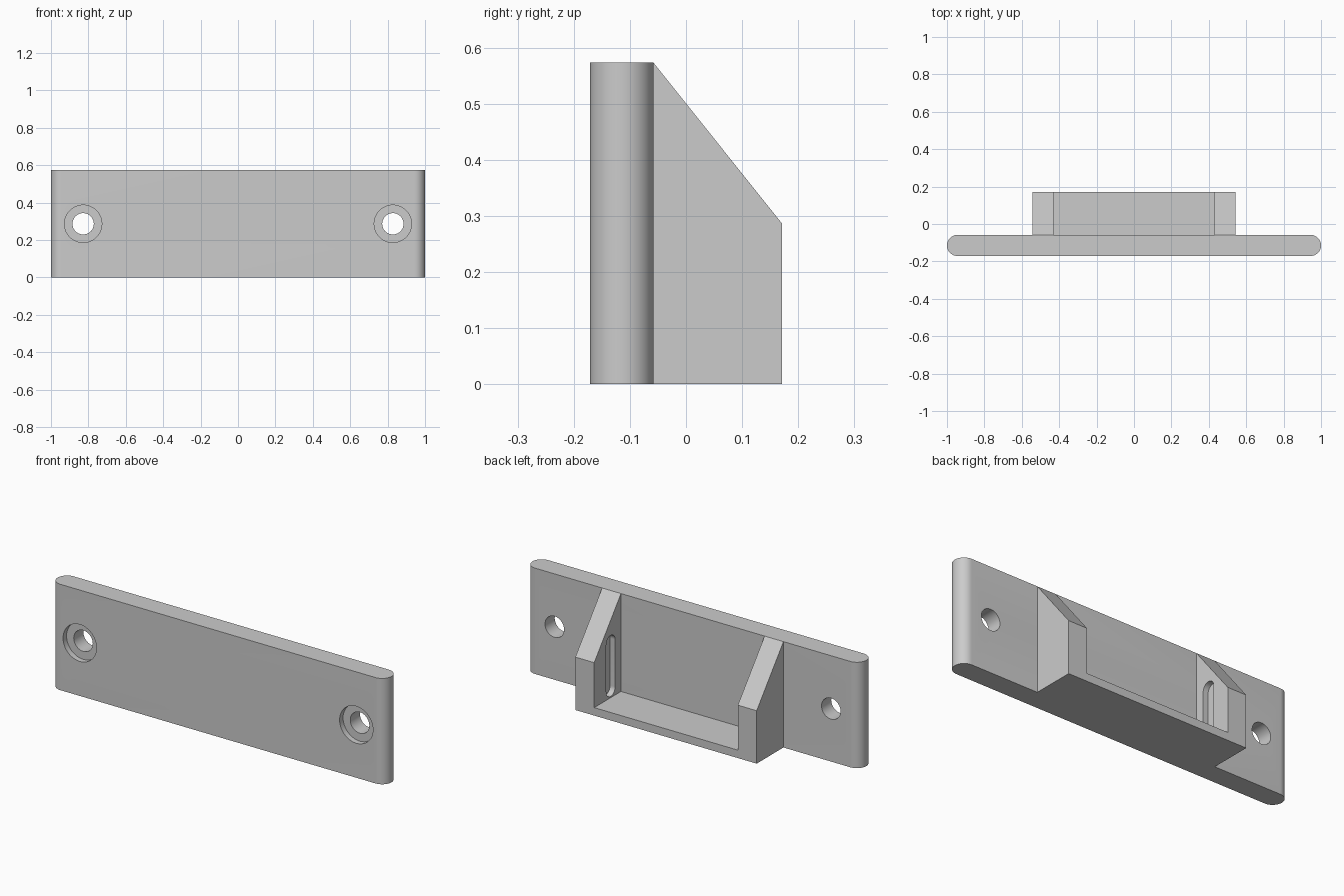
import bpy, bmesh, math
from mathutils import Vector

cube = bpy.data.objects.get("Cube")
if cube:
    bpy.data.objects.remove(cube, do_unlink=True)

FRONT, FACE, BACK = -0.171, -0.058, 0.171   # plate front, plate rear, bracket rear
HEIGHT, MID = 0.573, 0.2865
OUTER, INNER = 0.543, 0.43                  # cheek faces
SHELF = 0.043

grey = bpy.data.materials.new("plain_grey")
grey.use_nodes = True
grey.diffuse_color = (0.6, 0.6, 0.6, 1)
grey.node_tree.nodes["Principled BSDF"].inputs["Base Color"].default_value = (0.6, 0.6, 0.6, 1)


def prism(name, points, direction):
    """Extrude a flat outline of 3D points along a direction."""
    bm = bmesh.new()
    face = bm.faces.new([bm.verts.new(p) for p in points])
    moved = bmesh.ops.extrude_face_region(bm, geom=[face])["geom"]
    bmesh.ops.translate(bm, vec=Vector(direction),
                        verts=[v for v in moved if isinstance(v, bmesh.types.BMVert)])
    bmesh.ops.recalc_face_normals(bm, faces=bm.faces)
    mesh = bpy.data.meshes.new(name)
    bm.to_mesh(mesh)
    bm.free()
    mesh.materials.append(grey)
    obj = bpy.data.objects.new(name, mesh)
    bpy.context.collection.objects.link(obj)
    return obj


def stadium(half_length, radius, steps=24):
    """Outline with two round ends, as pairs (along, across)."""
    pts = []
    for side in (1, -1):
        for i in range(steps + 1):
            a = math.pi * (i / steps - 0.5)
            pts.append((side * (half_length - radius + radius * math.cos(a)),
                        side * radius * math.sin(a)))
    return pts


def circle(x, y, radius, steps=48):
    angles = [2 * math.pi * i / steps for i in range(steps)]
    return [(x + radius * math.cos(a), y, MID + radius * math.sin(a)) for a in angles]


def cut(obj, cutter):
    cutter.hide_render = True
    mod = obj.modifiers.new("cut", 'BOOLEAN')
    mod.operation, mod.solver, mod.object = 'DIFFERENCE', 'EXACT', cutter
    bpy.context.view_layer.objects.active = obj
    bpy.ops.object.modifier_apply(modifier=mod.name)
    bpy.data.objects.remove(cutter, do_unlink=True)


# Mounting plate with round ends
middle = (FRONT + FACE) / 2
plate = prism("mounting_plate",
              [(x, middle + y, 0) for x, y in stadium(1, (FACE - FRONT) / 2)],
              (0, 0, HEIGHT))

# Shelf between the cheeks
parts = [plate, prism("shelf", [(-INNER, FACE, 0), (INNER, FACE, 0),
                                (INNER, BACK, 0), (-INNER, BACK, 0)], (0, 0, SHELF))]

for side, word in ((1, "left"), (-1, "right")):
    # Counterbored screw hole
    x = side * 0.828
    cut(plate, prism("hole_cutter", circle(x, -0.3, 0.057), (0, 0.4, 0)))
    cut(plate, prism("counterbore_cutter", circle(x, -0.3, 0.1), (0, 0.3 + FRONT + 0.03, 0)))

    # Sloped cheek with a blind slot on its inner face
    outline = [(FACE, 0), (BACK, 0), (BACK, MID), (FACE, HEIGHT)]
    cheek = prism(word + "_cheek", [(side * INNER, y, z) for y, z in outline],
                  (side * (OUTER - INNER), 0, 0))
    slot = [(side * (INNER - 0.05), 0.03 + y, 0.215 + z) for z, y in stadium(0.165, 0.038)]
    cut(cheek, prism("slot_cutter", slot, (side * 0.08, 0, 0)))
    parts.append(cheek)

# Smooth the round surfaces, keep the edges sharp
bpy.ops.object.select_all(action='DESELECT')
for obj in parts:
    obj.select_set(True)
bpy.context.view_layer.objects.active = plate
bpy.ops.object.shade_smooth_by_angle(angle=math.radians(30))
